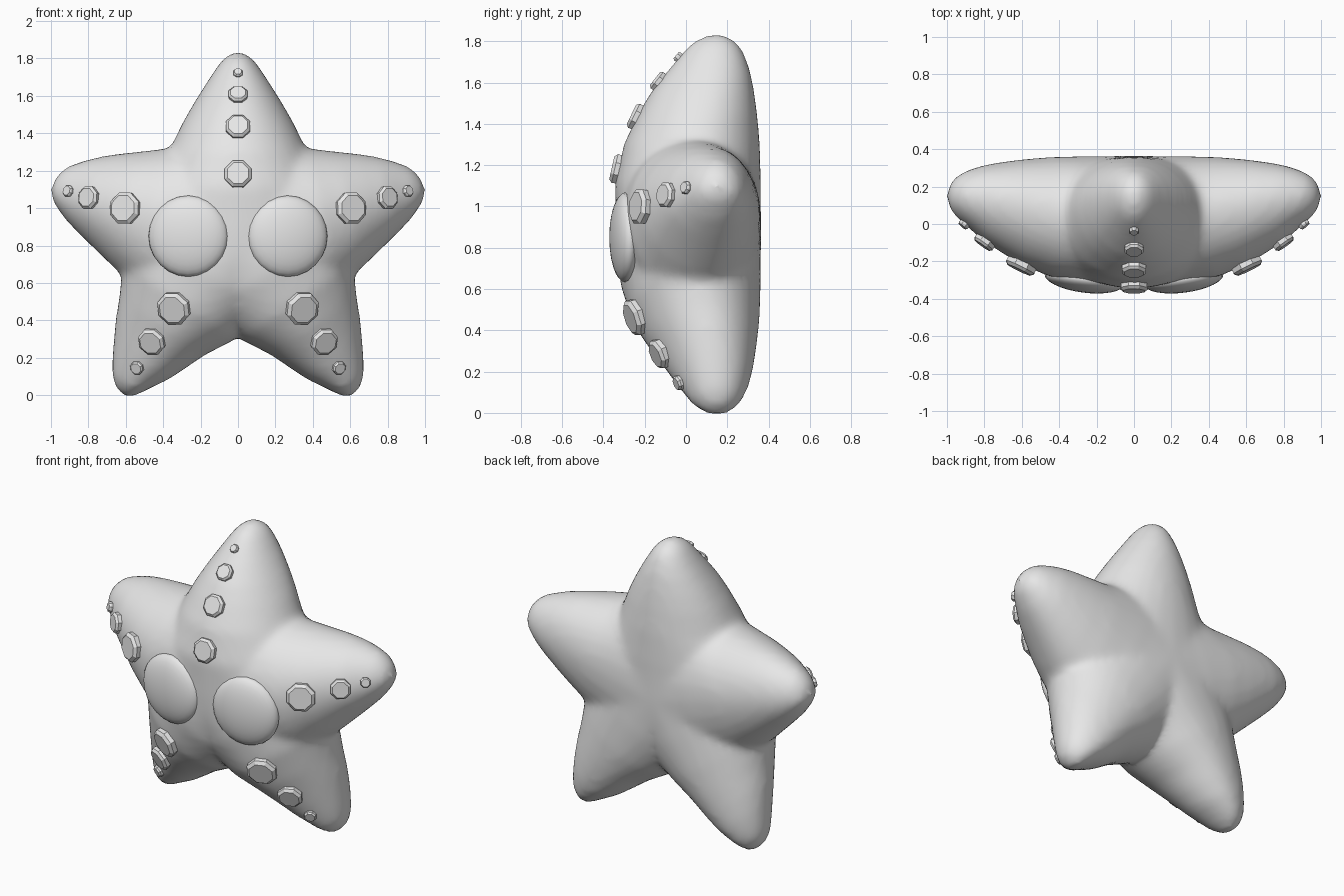
import bpy, bmesh, math
from mathutils import Vector, Matrix
from mathutils.bvhtree import BVHTree

if "Cube" in bpy.data.objects:
    bpy.data.objects.remove(bpy.data.objects["Cube"])

grey = bpy.data.materials.new("plain_grey")
grey.diffuse_color = (0.8, 0.8, 0.8, 1)
grey.use_nodes = True
grey.node_tree.nodes["Principled BSDF"].inputs["Base Color"].default_value = grey.diffuse_color

CENTRE = Vector((0, 0.15, 0.87))
# Arm stations as fractions of length, and how far the widest line sits forward
STATIONS = [0, .25, .45, .6, .7, .8, .88, .94, .98]
FORWARD = [.10, .10, .10, .065, .04, .02, .01, 0, 0]
# Front and back depth at each station
TOP_FRONT = [.49, .495, .45, .38, .325, .25, .185, .135, .08]
SIDE_FRONT = [.49, .472, .43, .365, .305, .24, .17, .12, .07]
LEG_FRONT = [.49, .472, .415, .335, .27, .21, .16, .12, .07]
BACK = [.215, .213, .208, .195, .182, .165, .14, .11, .065]
# Half widths on either side of each arm axis
TOP = [.60, .48, .37, .30, .245, .185, .135, .095, .055]
SIDE_UP = [.56, .46, .355, .30, .265, .222, .178, .137, .085]
SIDE_LOW = [.60, .50, .41, .325, .263, .20, .147, .095, .05]
LEG_OUT = [.60, .50, .415, .325, .273, .213, .162, .12, .07]
LEG_IN = [.45, .39, .315, .23, .19, .148, .10, .065, .035]


def add_object(name, bm):
    bmesh.ops.recalc_face_normals(bm, faces=bm.faces)
    me = bpy.data.meshes.new(name)
    bm.to_mesh(me)
    bm.free()
    me.materials.append(grey)
    ob = bpy.data.objects.new(name, me)
    bpy.context.collection.objects.link(ob)
    return ob


def loft(bm, rings, tip=None):
    """Closed skin over rings of points, ending in a tip or a cap."""
    rows = [[bm.verts.new(p) for p in r] for r in rings]
    n = len(rows[0])
    for a, b in zip(rows, rows[1:]):
        for i in range(n):
            j = (i + 1) % n
            bm.faces.new((a[i], a[j], b[j], b[i]))
    bm.faces.new(rows[0])
    if tip is None:
        bm.faces.new(rows[-1])
    else:
        t = bm.verts.new(tip)
        for i in range(n):
            bm.faces.new((rows[-1][i], rows[-1][(i + 1) % n], t))


def arm(bm, angle, length, front, left, right, mirror=1):
    a = math.radians(angle)
    axis = Vector((math.cos(a) * mirror, 0, math.sin(a)))
    perp = Vector((-math.sin(a) * mirror, 0, math.cos(a)))
    rings = []
    for f, fwd, fr, bk, wl, wr in zip(STATIONS, FORWARD, front, BACK, left, right):
        ring = []
        for k in range(32):
            c, s = math.cos(k * math.tau / 32), math.sin(k * math.tau / 32)
            u = c * (wl if c > 0 else wr)
            y = s * (bk + fwd if s > 0 else fr - fwd) - fwd
            ring.append(CENTRE + axis * f * length + perp * u + Vector((0, y, 0)))
        rings.append(ring)
    loft(bm, rings, CENTRE + axis * length)


# Body: five tapered arms fused into one soft skin
bm = bmesh.new()
arm(bm, 90, 0.968, TOP_FRONT, TOP, TOP)
for m in (1, -1):
    arm(bm, 13, 1.03, SIDE_FRONT, SIDE_UP, SIDE_LOW, m)
    arm(bm, -55, 1.07, LEG_FRONT, LEG_OUT, LEG_IN, m)
body = add_object("star_body", bm)
rem = body.modifiers.new("fuse", 'REMESH')
rem.mode = 'VOXEL'
rem.voxel_size = 0.025
soft = body.modifiers.new("soften", 'SMOOTH')
soft.factor = 0.5
soft.iterations = 7
deps = bpy.context.evaluated_depsgraph_get()
skin = bpy.data.meshes.new_from_object(body.evaluated_get(deps))
body.modifiers.clear()
body.data = skin
skin.materials.clear()
skin.materials.append(grey)
for p in skin.polygons:
    p.use_smooth = True
    p.material_index = 0
tree = BVHTree.FromPolygons([v.co for v in skin.vertices],
                            [list(p.vertices) for p in skin.polygons])


# Spots: low eight-sided buttons lying on the front skin
def spot(name, x, z, r):
    loc, nor, _, _ = tree.ray_cast(Vector((x, -2, z)), Vector((0, 1, 0)))
    if loc is None:
        return
    if nor.y > 0:
        nor = -nor
    rot = nor.to_track_quat('Z', 'Y')
    h = 0.012 + 0.27 * r
    bm = bmesh.new()
    rings = []
    for rad, d in ((r * .95, -.03), (r, h * .55), (r * .8, h)):
        rings.append([loc + rot @ Vector((rad * math.cos((k + .5) * math.tau / 8),
                                          rad * math.sin((k + .5) * math.tau / 8), d))
                      for k in range(8)])
    loft(bm, rings)
    add_object(name, bm)


for i, (z, r) in enumerate([(1.18, .077), (1.432, .07), (1.603, .054), (1.72, .027)]):
    spot(f"top_spot_{i}", 0, z, r)
PAIRS = [(.60, .998, .09), (.795, 1.055, .064), (.905, 1.09, .032),
         (.34, .466, .094), (.458, .289, .077), (.538, .148, .038)]
for side, m in (("right", 1), ("left", -1)):
    for i, (x, z, r) in enumerate(PAIRS):
        spot(f"{side}_spot_{i}", x * m, z, r)

    # Eye: shallow dome turned slightly outward
    bm = bmesh.new()
    turn = Matrix.Rotation(0.13 * m, 4, 'Z')
    mat = (Matrix.Translation((.265 * m, -.295, .85)) @ turn
           @ Matrix.Diagonal((.215, .072, .217, 1)) @ Matrix.Rotation(math.pi / 2, 4, 'X'))
    bmesh.ops.create_uvsphere(bm, u_segments=24, v_segments=16, radius=1, matrix=mat)
    eye = add_object(f"{side}_eye", bm)
    for p in eye.data.polygons:
        p.use_smooth = True
